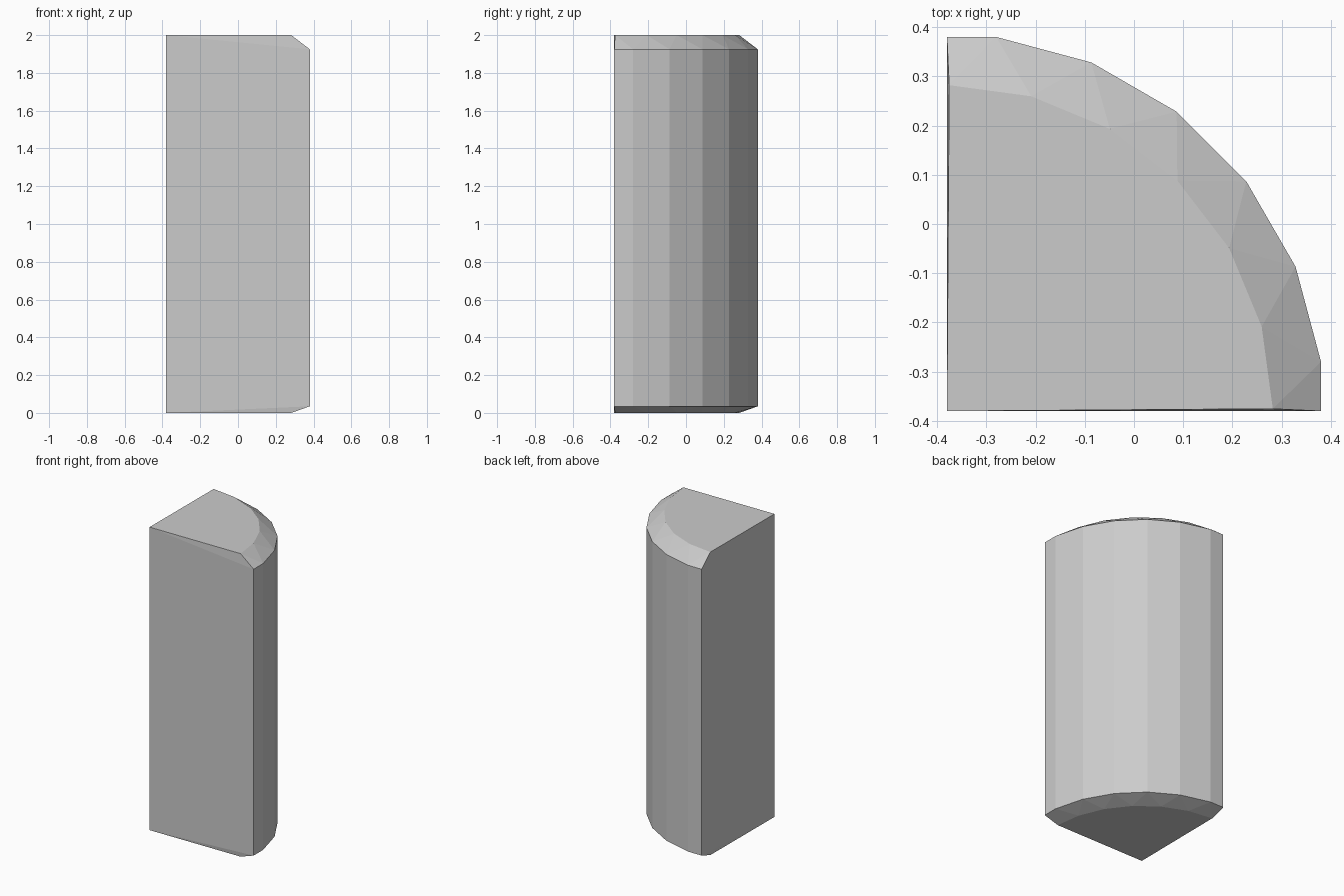
import bpy, bmesh, math

if "Cube" in bpy.data.objects:
    bpy.data.objects.remove(bpy.data.objects["Cube"])

H = 0.38          # half width; the arc is centred on the (-H, -H) corner
R_OUT = 2 * H / math.cos(math.radians(7.5))
R_IN = 0.662


def arc(radius, angles):
    return [(-H + radius * math.cos(math.radians(a)),
             -H + radius * math.sin(math.radians(a))) for a in angles]


# Outer faceted wall profile, with its ends flush on the two flat sides
outer = [(H, -H)] + arc(R_OUT, [7.5 + 15 * i for i in range(6)]) + [(-H, H)]
# Inner chamfer profile, staggered half a facet from the wall
inner = arc(R_IN, [0.4] + [15 * i for i in range(1, 6)] + [89.6])

bm = bmesh.new()
for profile, z in ((inner, 0), (outer, 0.035), (outer, 1.925), (inner, 2)):
    for x, y in profile:
        bm.verts.new((x, y, z))
for z in (0, 2):
    bm.verts.new((-H, -H, z))

# The solid is convex, so its skin is the hull of the profiles
bmesh.ops.convex_hull(bm, input=bm.verts[:])
bmesh.ops.dissolve_limit(bm, angle_limit=math.radians(0.1),
                         verts=bm.verts[:], edges=bm.edges[:])
bmesh.ops.recalc_face_normals(bm, faces=bm.faces[:])

mesh = bpy.data.meshes.new("quarter_round_pillar")
bm.to_mesh(mesh)
bm.free()
pillar = bpy.data.objects.new("quarter_round_pillar", mesh)
bpy.context.collection.objects.link(pillar)
